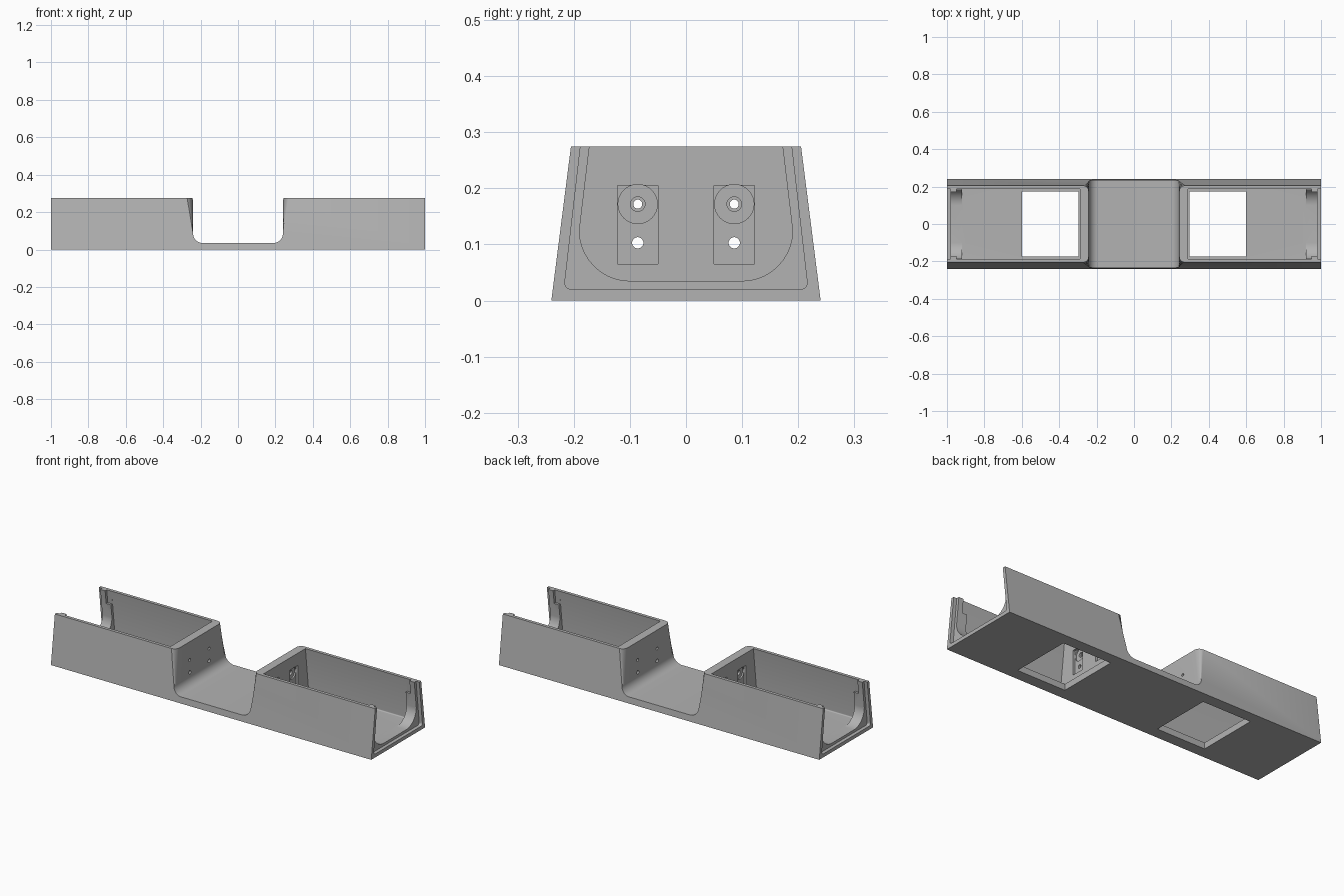
import bpy, bmesh
from math import sin, cos, pi, radians
from mathutils import Matrix

cube = bpy.data.objects.get("Cube")
if cube:
    bpy.data.objects.remove(cube)

TOP, BASE_HALF, TOP_HALF = 0.275, 0.24, 0.205
FLOOR = 0.035

grey = bpy.data.materials.new("light grey plastic")
grey.use_nodes = True
grey.diffuse_color = (0.45, 0.45, 0.45, 1)
grey.node_tree.nodes["Principled BSDF"].inputs["Base Color"].default_value = (0.45, 0.45, 0.45, 1)


def make_object(name, bm):
    bmesh.ops.recalc_face_normals(bm, faces=bm.faces[:])
    mesh = bpy.data.meshes.new(name)
    bm.to_mesh(mesh)
    bm.free()
    mesh.materials.append(grey)
    obj = bpy.data.objects.new(name, mesh)
    bpy.context.collection.objects.link(obj)
    return obj


def prism(bm, ring_a, ring_b):
    a = [bm.verts.new(p) for p in ring_a]
    b = [bm.verts.new(p) for p in ring_b]
    bm.faces.new(a)
    bm.faces.new(b[::-1])
    n = len(a)
    for i in range(n):
        bm.faces.new((a[i], b[i], b[(i + 1) % n], a[(i + 1) % n]))
    return a, b


def arc(cx, cz, r, start, end, steps=10):
    angles = [start + (end - start) * i / steps for i in range(steps + 1)]
    return [(cx + r * cos(t), cz + r * sin(t)) for t in angles]


def slab(name, profile, x0, x1):
    """Extrude a y-z profile along x."""
    bm = bmesh.new()
    prism(bm, [(x0, y, z) for y, z in profile], [(x1, y, z) for y, z in profile])
    return make_object(name, bm)


def tray(half, z0, r, top_half):
    """Open-topped section with leaning sides and rounded lower corners."""
    slope = (half - top_half) / (TOP - z0 - r)
    high = 0.4
    side = [(top_half - slope * (high - TOP), high)] + arc(half - r, z0 + r, r, 0, -pi / 2)
    return side + [(-y, z) for y, z in reversed(side)]


def box(y0, y1, z0, z1):
    return [(y0, z0), (y1, z0), (y1, z1), (y0, z1)]


def rod(name, y, z, r, x0, x1):
    return slab(name, arc(y, z, r, 0, 2 * pi * 31 / 32, 31), x0, x1)


def cut(target, cutter):
    mod = target.modifiers.new("cut", "BOOLEAN")
    mod.operation, mod.solver, mod.object = "DIFFERENCE", "EXACT", cutter
    bpy.context.view_layer.update()
    graph = bpy.context.evaluated_depsgraph_get()
    mesh = bpy.data.meshes.new_from_object(target.evaluated_get(graph))
    target.modifiers.clear()
    target.data = mesh
    bpy.data.objects.remove(cutter)


# Body: two blocks joined by a thin bridge, with leaning long sides
saddle = [(0.242, TOP)] + arc(0.19, FLOOR + 0.05, 0.05, 0, -pi / 2)
saddle += [(-x, z) for x, z in reversed(saddle)]
outline = [(-1, 0), (1, 0), (1, TOP)] + saddle + [(-1, TOP)]
lean = (BASE_HALF - TOP_HALF) / TOP
bm = bmesh.new()
front, back = prism(bm, [(x, -BASE_HALF + lean * z, z) for x, z in outline],
                    [(x, BASE_HALF - lean * z, z) for x, z in outline])

# Rounded rim along both sides of the saddle
rim = []
for ring in (front, back):
    chain = ring[3:3 + len(saddle)]
    rim += [bm.edges.get((p, q)) for p, q in zip(chain, chain[1:])]
bmesh.ops.bevel(bm, geom=rim, offset=0.03, offset_type="OFFSET", segments=6,
                profile=0.5, affect="EDGES", clamp_overlap=False)
body = make_object("twin_tray_body", bm)

cavity = tray(0.214, FLOOR, 0.006, 0.187)
collar = tray(0.19, FLOOR, 0.09, 0.172)
end_recess = tray(0.216, 0.02, 0.012, 0.188)
upper_cavity = [(-0.195, 0.2), (0.195, 0.2), (0.187, TOP), (0.174, 0.4),
                (-0.174, 0.4), (-0.187, TOP)]

for s in (1, -1):
    # Tray cavity, end collar, panel recess and floor window
    cut(body, slab("cavity", cavity, s * 0.29, s * 0.92))
    cut(body, slab("collar_opening", collar, s * 0.9, s * 1.1))
    cut(body, slab("collar_step", upper_cavity, s * 0.9, s * 0.95))
    cut(body, slab("end_recess", end_recess, s * 0.98, s * 1.1))
    cut(body, slab("floor_window", box(-0.175, 0.175, -0.1, 0.1), s * 0.297, s * 0.6))
    # Mounting pockets and screw holes in the inner wall
    for y in (-0.086, 0.086):
        cut(body, slab("pocket", box(y - 0.036, y + 0.036, 0.065, 0.205), s * 0.277, s * 0.32))
        cut(body, rod("round_seat", y, 0.172, 0.035, s * 0.269, s * 0.3))
        cut(body, rod("counterbore", y, 0.172, 0.013, s * 0.258, s * 0.3))
        cut(body, rod("upper_hole", y, 0.172, 0.008, s * 0.2, s * 0.3))
        cut(body, rod("lower_hole", y, 0.103, 0.01, s * 0.2, s * 0.3))

# Smooth the fillets, keep hard edges
bpy.ops.object.select_all(action="DESELECT")
body.select_set(True)
bpy.context.view_layer.objects.active = body
bpy.ops.object.shade_smooth_by_angle(angle=radians(28))
